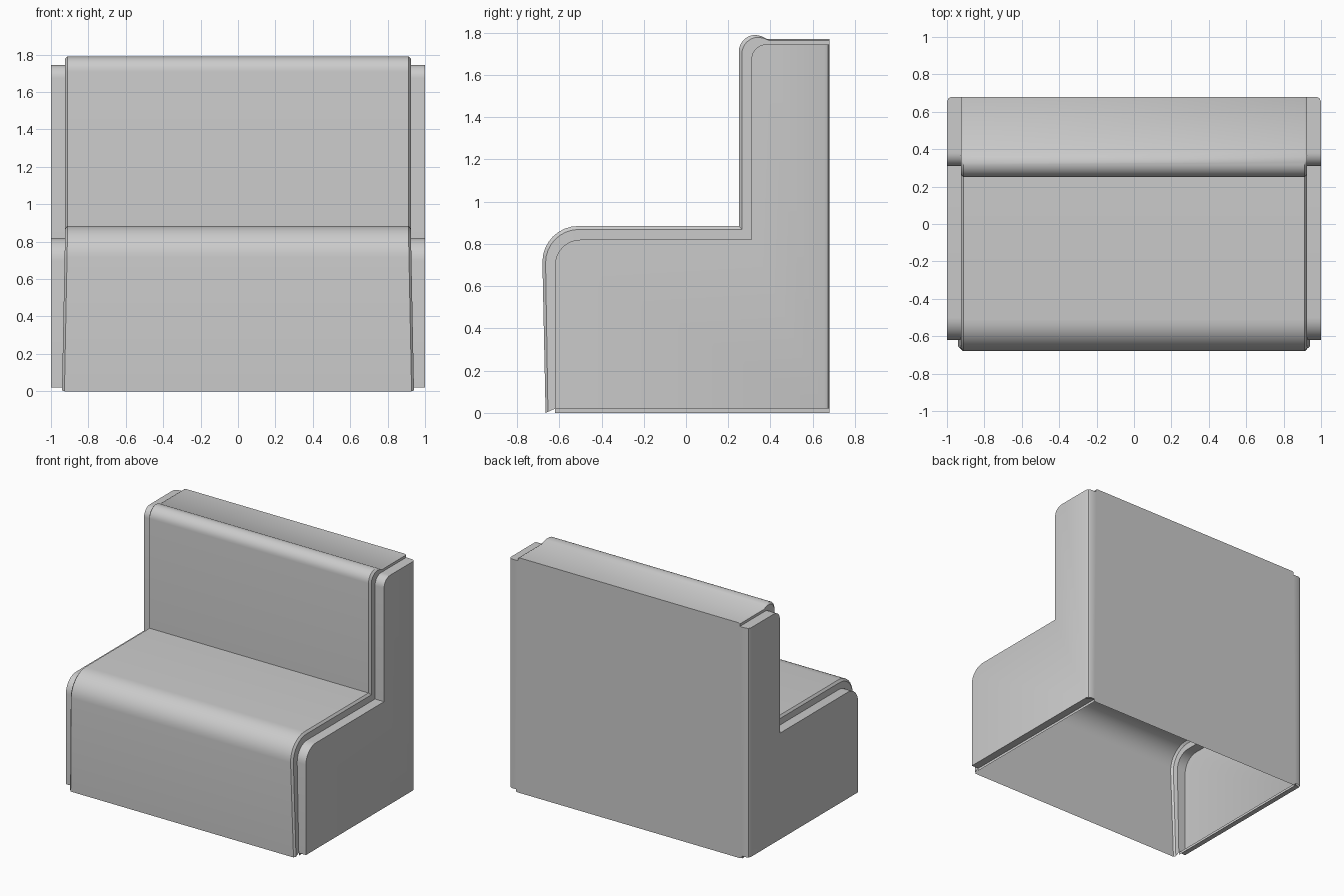
import bpy, bmesh, math

if "Cube" in bpy.data.objects:
    bpy.data.objects.remove(bpy.data.objects["Cube"])

BACK = 0.68
SEG = 8


def arc(cy, cz, r):
    """Quarter round from facing -y to facing +z, as (y, z) points."""
    return [(cy - r * math.cos(a), cz + r * math.sin(a))
            for a in (math.pi / 2 * i / SEG for i in range(SEG + 1))]


def lerp(p, q, t):
    return [(a[0] + (b[0] - a[0]) * t, a[1] + (b[1] - a[1]) * t)
            for a, b in zip(p, q)]


def make_object(name, bm):
    bmesh.ops.remove_doubles(bm, verts=bm.verts, dist=1e-5)
    bmesh.ops.recalc_face_normals(bm, faces=bm.faces)
    mesh = bpy.data.meshes.new(name)
    bm.to_mesh(mesh)
    bm.free()
    ob = bpy.data.objects.new(name, mesh)
    bpy.context.collection.objects.link(ob)
    bpy.ops.object.select_all(action='DESELECT')
    ob.select_set(True)
    bpy.context.view_layer.objects.active = ob
    bpy.ops.object.shade_smooth_by_angle(angle=math.radians(32))
    return ob


# Raised cushion profile: front foot, seat, backrest, crest, back foot
cushion = ([(-0.665, 0.0)] + arc(-0.51, 0.715, 0.17) + [(0.25, 0.885)]
           + arc(0.33, 1.71, 0.08)
           + [(0.36, 1.783), (0.385, 1.77), (BACK, 1.77), (BACK, 0.0)])
# Lower profile of the side panels, matching point for point
side = ([(-0.62, 0.02)] + arc(-0.50, 0.70, 0.12) + [(0.31, 0.82)]
        + arc(0.38, 1.675, 0.07)
        + [(0.40, 1.745), (0.42, 1.745), (BACK, 1.745), (BACK, 0.02)])
rim = lerp(cushion, side, 0.25)


def flare(x, z):
    """The cushion edge widens towards the floor."""
    return x + 0.016 * max(0.0, 1 - z / 0.82)


def station(x, prof, back=BACK, flared=False):
    return [(flare(x, z) if flared else x, min(y, back), z) for y, z in prof]


# Hollow shell: cross sections from the centre outwards, mirrored
half = [station(0.912, cushion, flared=True),
        station(0.925, rim, flared=True),
        station(0.925, side, flared=True),
        station(0.975, side),
        station(0.992, side, 0.672),
        station(1.0, side, 0.655)]
rows = [[(-x, y, z) for x, y, z in row] for row in reversed(half)] + half

bm = bmesh.new()
grid = [[bm.verts.new(p) for p in row] for row in rows]
for a, b in zip(grid, grid[1:]):
    for i in range(len(a) - 1):
        bm.faces.new((a[i], a[i + 1], b[i + 1], b[i]))
# Flat side panels
bm.faces.new(grid[0])
bm.faces.new(grid[-1])
make_object("bench_shell", bm)

# Folded lip under each side panel
for name, s in (("left_base_lip", -1), ("right_base_lip", 1)):
    bm = bmesh.new()
    section = [(s * 1.0, 0.02), (s * 0.941, 0.02), (s * 0.941, 0.0)]
    ends = [[bm.verts.new((x, min(y, 0.655) if abs(x) == 1 else y, z))
             for x, z in section] for y in (-0.62, BACK)]
    for i in range(2):
        bm.faces.new((ends[0][i], ends[0][i + 1], ends[1][i + 1], ends[1][i]))
    make_object(name, bm)
